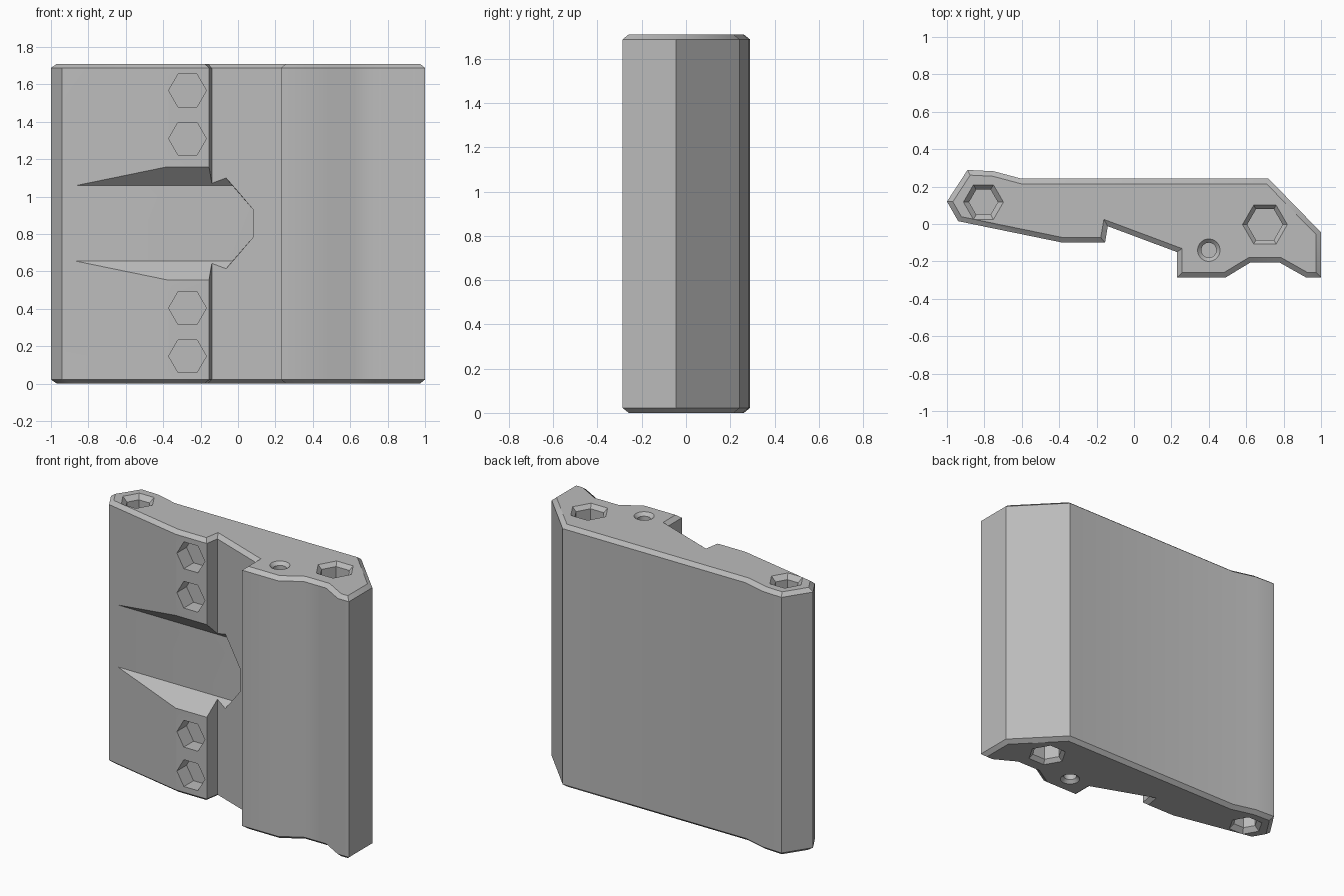
import bpy, bmesh, math
from mathutils import Vector

cube = bpy.data.objects.get("Cube")
if cube:
    bpy.data.objects.remove(cube)

HEIGHT, MID = 1.71, 0.857
CHAMFER, CHAMFER_Z = 0.027, 0.022

grey = bpy.data.materials.new("plain grey")
grey.use_nodes = True
colour = (0.5, 0.5, 0.5, 1)
grey.diffuse_color = colour
grey.node_tree.nodes["Principled BSDF"].inputs["Base Color"].default_value = colour


def make_object(name, bm):
    bmesh.ops.recalc_face_normals(bm, faces=bm.faces)
    mesh = bpy.data.meshes.new(name)
    bm.to_mesh(mesh)
    bm.free()
    obj = bpy.data.objects.new(name, mesh)
    mesh.materials.append(grey)
    bpy.context.collection.objects.link(obj)
    return obj


def loft(name, rings):
    """Skin equal-length rings of points and cap both ends."""
    bm = bmesh.new()
    loops = [[bm.verts.new(p) for p in ring] for ring in rings]
    n = len(loops[0])
    for a, b in zip(loops, loops[1:]):
        for i in range(n):
            j = (i + 1) % n
            bm.faces.new((a[i], a[j], b[j], b[i]))
    bm.faces.new(loops[0][::-1])
    bm.faces.new(loops[-1])
    return make_object(name, bm)


def inset(points, d):
    """Mitred inward offset of a counter-clockwise outline."""
    result = []
    for i, p in enumerate(points):
        p = Vector(p)
        e1 = (p - Vector(points[i - 1])).normalized()
        e2 = (Vector(points[(i + 1) % len(points)]) - p).normalized()
        n1, n2 = Vector((-e1.y, e1.x)), Vector((-e2.y, e2.x))
        result.append(p + (n1 + n2) * d / (1 + n1.dot(n2)))
    return result


def circle(r, sides):
    return [(r * math.cos(math.tau * i / sides), r * math.sin(math.tau * i / sides))
            for i in range(sides)]


# Block body: extruded outline with chamfered top and bottom rims
outline = [(-1, 0.12), (-0.94, 0.015), (-0.38, -0.1), (-0.155, -0.1),
           (-0.14, -0.012), (0.23, -0.15), (0.23, -0.286), (0.49, -0.286),
           (0.62, -0.207), (0.78, -0.207), (0.92, -0.286), (1, -0.286),
           (1, -0.045), (0.72, 0.242), (-0.6, 0.242), (-0.75, 0.282), (-0.89, 0.289)]
inner = inset(outline, CHAMFER)
levels = [(inner, 0), (outline, CHAMFER_Z), (outline, HEIGHT - CHAMFER_Z), (inner, HEIGHT)]
body = loft("block_body", [[(x, y, z) for x, y in ring] for ring, z in levels])

cutters = []

# End sockets, countersunk, in both the top and the bottom
for label, cx, cy, r, sides, rim, depth in (("left_hex", -0.805, 0.117, 0.107, 6, 0.03, 0.12),
                                            ("right_hex", 0.70, -0.003, 0.12, 6, 0.025, 0.12),
                                            ("round", 0.40, -0.14, 0.06, 32, 0.02, 0.12)):
    steps = [(r + rim, -rim), (r, 0), (r - rim, rim), (r - rim, depth)]
    for end, z0, sign in (("top", HEIGHT, -1), ("bottom", 0, 1)):
        rings = [[(cx + x, cy + y, z0 + sign * d) for x, y in circle(radius, sides)]
                 for radius, d in steps]
        cutters.append(loft(f"{label}_{end}_cutter", rings))

# Hexagonal pockets on the front
for offset in (0.453, 0.71):
    for side in (-1, 1):
        z0 = MID + side * offset
        cutters.append(loft("front_pocket_cutter",
                            [[(-0.27 + x, y, z0 + z) for x, z in circle(0.101, 6)]
                             for y in (-0.2, 0.0)]))

# Central slot with sloping sides and a pointed end
bm = bmesh.new()
for y, half, shoulder in ((0, 0.202, -0.03), (-0.2, 0.402, -0.197)):
    for x, h in ((-1.1, half), (shoulder, half), (0.08, 0.075)):
        for side in (-1, 1):
            bm.verts.new((x, y, MID + side * h))
bmesh.ops.convex_hull(bm, input=bm.verts)
bmesh.ops.dissolve_limit(bm, angle_limit=0.01, verts=bm.verts, edges=bm.edges)
cutters.append(make_object("slot_cutter", bm))

bpy.context.view_layer.objects.active = body
for cutter in cutters:
    mod = body.modifiers.new("cut", 'BOOLEAN')
    mod.operation, mod.solver, mod.object = 'DIFFERENCE', 'EXACT', cutter
    bpy.ops.object.modifier_apply(modifier=mod.name)
for cutter in cutters:
    bpy.data.objects.remove(cutter)

# Soft shading across the gentle bends only
bpy.ops.object.select_all(action='DESELECT')
body.select_set(True)
bpy.ops.object.shade_smooth_by_angle(angle=math.radians(33))
